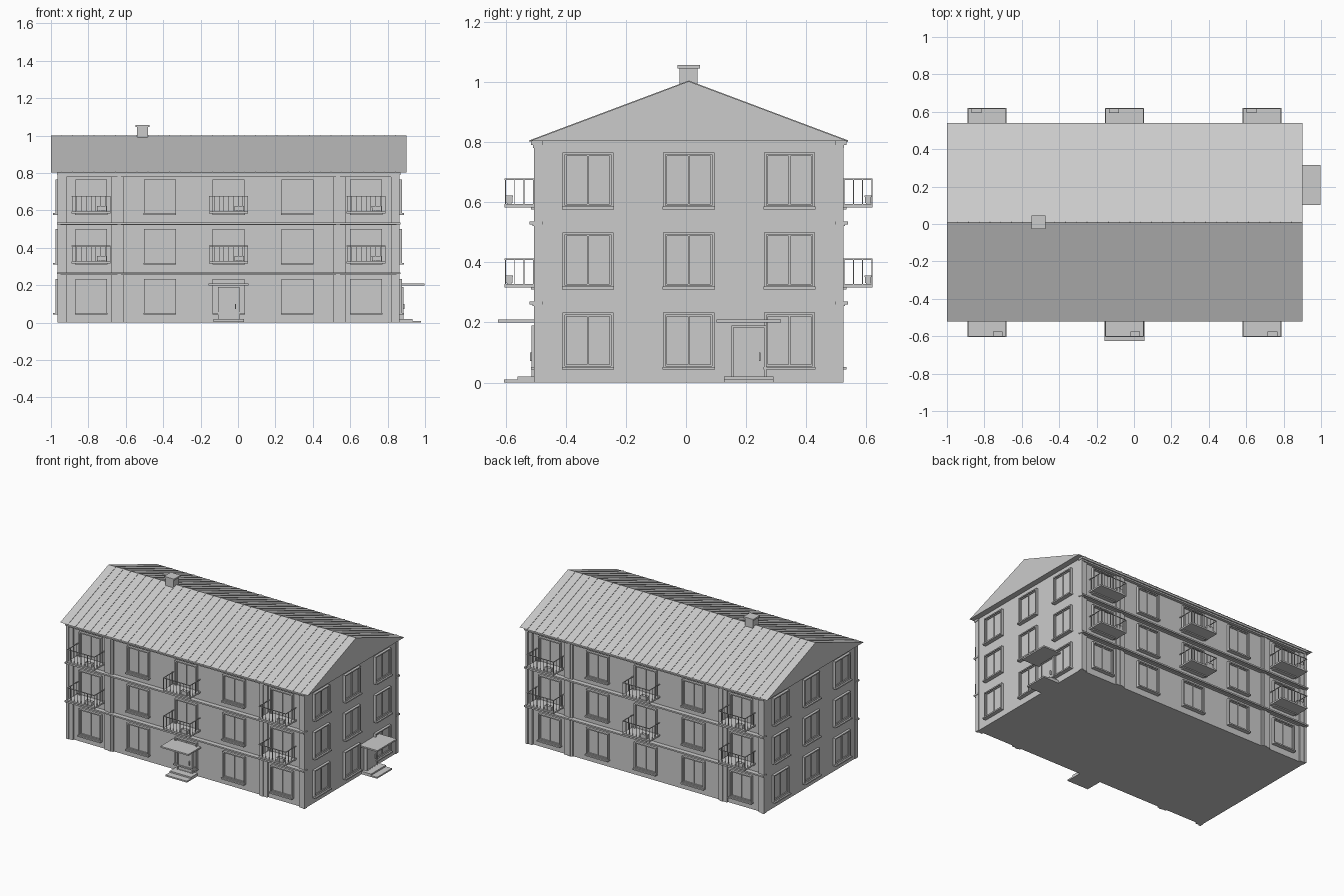
import bpy, bmesh, math
from mathutils import Matrix, Vector

if "Cube" in bpy.data.objects:
    bpy.data.objects.remove(bpy.data.objects["Cube"])

CX, CY = -0.05, 0.009          # plan centre of the building
HL, HD = 0.91, 0.497           # wall half length / half depth
FLOORS = (0.0, 0.267, 0.533)
COLS = (-0.735, -0.3675, 0.0, 0.3675, 0.735)

grey = bpy.data.materials.new("light_grey")
grey.diffuse_color = (0.6, 0.6, 0.6, 1)
grey.use_nodes = True
grey.node_tree.nodes["Principled BSDF"].inputs["Base Color"].default_value = grey.diffuse_color


def box(bm, u0, u1, d0, d1, z0, z1):
    """Box in facade space: u along the wall, d outwards, z up."""
    m = Matrix.Translation(((u0 + u1) / 2, -(d0 + d1) / 2, (z0 + z1) / 2)) @ \
        Matrix.Diagonal((abs(u1 - u0), abs(d1 - d0), abs(z1 - z0), 1))
    bmesh.ops.create_cube(bm, size=1, matrix=m)


def ring(bm, u0, u1, d0, d1, z0, z1, w):
    """Rectangular frame of bar width w."""
    box(bm, u0, u0 + w, d0, d1, z0, z1)
    box(bm, u1 - w, u1, d0, d1, z0, z1)
    box(bm, u0 + w, u1 - w, d0, d1, z1 - w, z1)
    box(bm, u0 + w, u1 - w, d0, d1, z0, z0 + w)


def finish(name, bm, turn=0):
    """Turn a facade about the plan centre and make the object."""
    bm.transform(Matrix.Translation((CX, CY, 0)) @ Matrix.Rotation(math.radians(turn), 4, 'Z'))
    me = bpy.data.meshes.new(name)
    bm.to_mesh(me)
    bm.free()
    me.materials.append(grey)
    ob = bpy.data.objects.new(name, me)
    bpy.context.collection.objects.link(ob)
    return ob


def windows(name, cols, wall, turn):
    bm = bmesh.new()
    for b in FLOORS:
        for u in cols:
            z0, z1 = b + 0.048, b + 0.233
            ring(bm, u - 0.085, u + 0.085, wall - 0.005, wall + 0.017, z0, z1, 0.008)   # casing
            ring(bm, u - 0.077, u + 0.077, wall - 0.005, wall + 0.009, z0 + 0.008, z1 - 0.008, 0.005)
            box(bm, u - 0.003, u + 0.003, wall - 0.005, wall + 0.009, z0 + 0.008, z1 - 0.008)  # mullion
            box(bm, u - 0.074, u + 0.074, wall - 0.005, wall + 0.003, z0 + 0.01, z1 - 0.01)   # glass
            box(bm, u - 0.087, u + 0.087, wall - 0.005, wall + 0.028, b + 0.043, b + 0.052)   # sill
    finish(name, bm, turn)


def balconies(name, turn):
    bm = bmesh.new()
    out, hw = 0.612, 0.104
    for b in FLOORS[1:]:
        z0, z1 = b + 0.05, b + 0.145
        for u in COLS[::2]:
            box(bm, u - hw, u + hw, HD - 0.005, out, z0, z0 + 0.011)            # slab
            box(bm, u - hw, u + hw, out - 0.005, out, z1 - 0.004, z1)           # rails
            for s in (-1, 1):
                e = u + s * (hw - 0.0025)
                box(bm, e - 0.0025, e + 0.0025, HD, out, z1 - 0.004, z1)
                for k in range(3):
                    d = out - 0.0025 - (k + 1) * 0.031
                    box(bm, e - 0.0015, e + 0.0015, d - 0.0015, d + 0.0015, z0, z1)
            for k in range(9):                                                   # balusters
                x = u - hw + 0.0025 + k * (2 * hw - 0.005) / 8
                box(bm, x - 0.0015, x + 0.0015, out - 0.004, out - 0.001, z0, z1)
            box(bm, u + 0.032, u + 0.081, out - 0.026, out - 0.005, z0 + 0.014, z0 + 0.036)  # planter
            box(bm, u + 0.030, u + 0.083, out - 0.028, out - 0.004, z0 + 0.034, z0 + 0.040)
            for x in (u + 0.036, u + 0.073):
                box(bm, x, x + 0.004, out - 0.022, out - 0.008, z0 + 0.01, z0 + 0.016)
    finish(name, bm, turn)


def trim(name, turn):
    bm = bmesh.new()
    for s in (-1, 1):                                     # pilasters
        box(bm, s * 0.868, s * 0.912, HD - 0.01, HD + 0.012, 0, 0.8)
        box(bm, s * 0.898, s * 0.914, HD - 0.01, HD + 0.018, 0, 0.8)
        box(bm, s * 0.56, s * 0.625, HD - 0.01, HD + 0.01, 0, 0.8)
        box(bm, s * 0.575, s * 0.595, HD - 0.01, HD + 0.015, 0, 0.8)
    for z in (0.257, 0.524):                              # floor bands
        box(bm, -0.918, 0.918, HD - 0.01, HD + 0.032, z + 0.002, z + 0.012)
        box(bm, -0.914, 0.914, HD - 0.01, HD + 0.022, z - 0.003, z + 0.002)
    box(bm, -0.918, 0.918, HD - 0.01, HD + 0.028, 0.79, 0.804)   # cornice
    box(bm, -0.914, 0.914, HD - 0.01, HD + 0.02, 0.78, 0.79)
    finish(name, bm, turn)


def entrance(name, u, wall, turn):
    bm = bmesh.new()
    box(bm, u - 0.107, u + 0.107, wall - 0.005, wall + 0.138, 0.2, 0.21)       # canopy
    box(bm, u - 0.082, u + 0.082, wall - 0.005, wall + 0.118, 0, 0.01)         # steps
    box(bm, u - 0.082, u + 0.082, wall - 0.005, wall + 0.072, 0.01, 0.02)
    box(bm, u - 0.052, u + 0.052, wall - 0.005, wall + 0.02, 0.02, 0.184)      # door leaf
    ring(bm, u - 0.058, u + 0.058, wall - 0.005, wall + 0.025, 0.014, 0.19, 0.007)
    box(bm, u + 0.034, u + 0.038, wall + 0.018, wall + 0.03, 0.072, 0.1)       # handle
    finish(name, bm, turn)


# main wall block
bm = bmesh.new()
box(bm, -HL, HL, -HD, HD, 0, 0.804)
finish("walls", bm)

# gabled roof prism
EX, EY, EZ, RZ = 0.95, 0.53, 0.803, 1.002
bm = bmesh.new()
prof = [bm.verts.new((-EX, y, z)) for y, z in ((-EY, EZ), (EY, EZ), (0, RZ))]
f = bm.faces.new(prof)
ext = bmesh.ops.extrude_face_region(bm, geom=[f])
bmesh.ops.translate(bm, vec=Vector((2 * EX, 0, 0)),
                    verts=[v for v in ext["geom"] if isinstance(v, bmesh.types.BMVert)])
bmesh.ops.recalc_face_normals(bm, faces=bm.faces)
finish("roof", bm)

# thin standing seams on both slopes
bm = bmesh.new()
ang = math.atan2(RZ - EZ, EY)
length = math.hypot(EY, RZ - EZ)
for s in (-1, 1):
    for k in range(1, 33):
        x = -EX + k * 2 * EX / 33
        m = Matrix.Translation((x, s * EY / 2, (EZ + RZ) / 2)) @ \
            Matrix.Rotation(-s * ang, 4, 'X') @ Matrix.Diagonal((0.004, length, 0.005, 1))
        bmesh.ops.create_cube(bm, size=1, matrix=m)
finish("roof_seams", bm)

# chimney with cap
bm = bmesh.new()
box(bm, -0.49, -0.43, -0.03, 0.03, 0.95, 1.047)
box(bm, -0.498, -0.422, -0.037, 0.037, 1.045, 1.056)
finish("chimney", bm)

# facades
for side, turn in (("front", 0), ("back", 180)):
    windows(side + "_windows", COLS, HD, turn)
    balconies(side + "_balconies", turn)
    trim(side + "_trim", turn)
for side, turn in (("right", 90), ("left", -90)):
    windows(side + "_windows", (-0.335, 0, 0.335), HL, turn)
entrance("front_entrance", 0.0, HD, 0)
entrance("side_entrance", 0.2, HL, 90)
